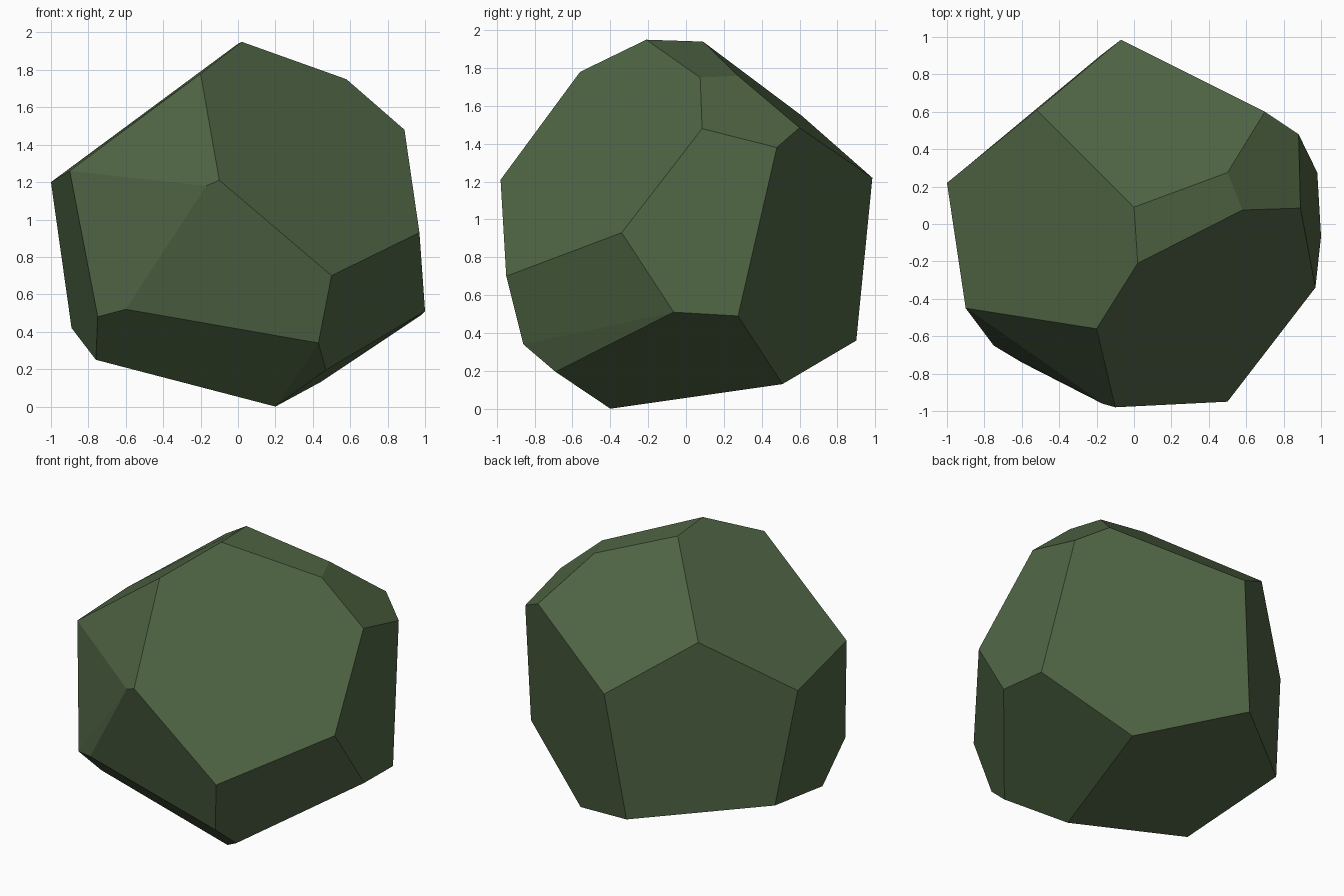
import bpy, bmesh, math

# Corners of the faceted boulder, grouped by height
CORNERS = [
    # crown
    (0.02, -0.21, 1.95), (0.00, 0.09, 1.94), (-0.20, -0.56, 1.78),
    (0.58, 0.075, 1.75), (0.50, 0.275, 1.76),
    # shoulder
    (-0.52, 0.61, 1.55), (0.70, 0.60, 1.485), (0.88, 0.48, 1.38),
    (0.89, 0.085, 1.48), (-0.90, -0.45, 1.26),
    (-1.00, 0.22, 1.20), (-0.07, 0.985, 1.22), (-0.10, -0.98, 1.21),
    (-0.17, -0.96, 1.18),
    # waist
    (0.97, -0.34, 0.93), (0.50, -0.95, 0.70), (-0.60, -0.74, 0.52),
    (-0.75, -0.65, 0.48), (1.00, -0.065, 0.51), (0.98, 0.275, 0.49),
    # foot
    (-0.89, 0.31, 0.42), (-0.18, 0.90, 0.36), (0.43, -0.86, 0.34),
    (-0.76, -0.39, 0.25), (0.47, -0.69, 0.195), (0.44, 0.51, 0.13),
    (0.20, -0.40, 0.0),
]

# Boulder: wrap the corners in a hull, then merge coplanar triangles into facets
bm = bmesh.new()
for c in CORNERS:
    bm.verts.new(c)
bmesh.ops.convex_hull(bm, input=bm.verts[:])
bmesh.ops.dissolve_limit(bm, angle_limit=math.radians(3.5),
                         verts=bm.verts[:], edges=bm.edges[:])
bmesh.ops.recalc_face_normals(bm, faces=bm.faces[:])
mesh = bpy.data.meshes.new("boulder")
bm.to_mesh(mesh)
bm.free()

# Single moss green colour
moss = bpy.data.materials.new("moss_green")
moss.diffuse_color = (0.08, 0.13, 0.058, 1.0)
mesh.materials.append(moss)

boulder = bpy.data.objects.new("boulder", mesh)
bpy.context.collection.objects.link(boulder)
